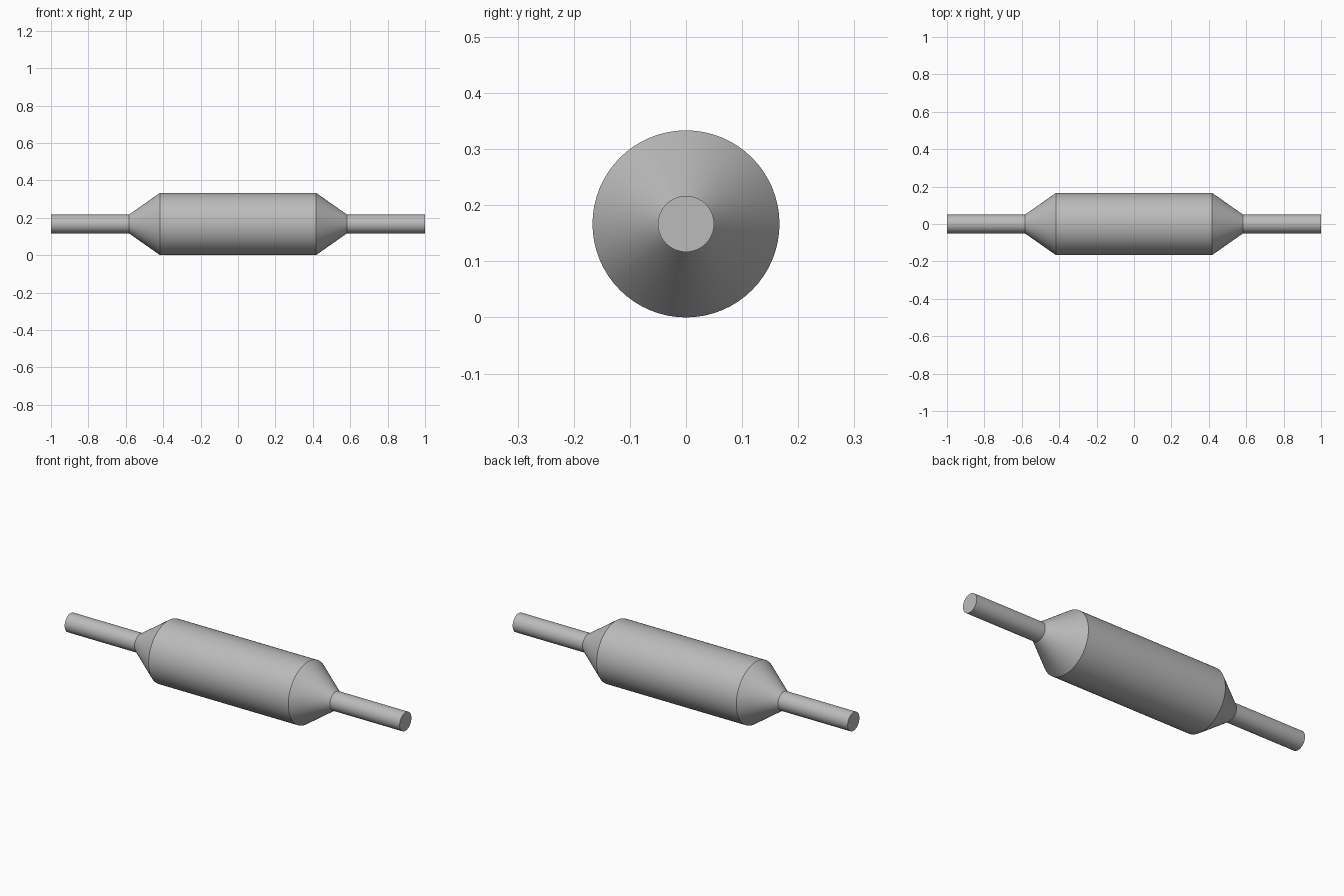
import bpy, bmesh, math

if "Cube" in bpy.data.objects:
    bpy.data.objects.remove(bpy.data.objects["Cube"])

RADIUS, PIPE_R = 1 / 6, 0.05
SEGMENTS = 64

metal = bpy.data.materials.new("light grey metal")
metal.diffuse_color = (0.5, 0.5, 0.5, 1)
metal.use_nodes = True
metal.node_tree.nodes["Principled BSDF"].inputs["Base Color"].default_value = metal.diffuse_color

# Half profile (x, radius): pipe end, pipe root, cone shoulder, then mirrored
half = [(-1, PIPE_R), (-0.583, PIPE_R), (-0.417, RADIUS)]
profile = half + [(-x, r) for x, r in reversed(half)]

# Turn the profile around the long axis
bm = bmesh.new()
rings = []
for x, r in profile:
    angles = [2 * math.pi * i / SEGMENTS for i in range(SEGMENTS)]
    rings.append([bm.verts.new((x, r * math.cos(a), RADIUS + r * math.sin(a))) for a in angles])
for a, b in zip(rings, rings[1:]):
    for i in range(SEGMENTS):
        j = (i + 1) % SEGMENTS
        bm.faces.new((a[i], a[j], b[j], b[i]))

# Flat pipe ends
bm.faces.new(rings[0])
bm.faces.new(rings[-1])
bmesh.ops.recalc_face_normals(bm, faces=bm.faces)

mesh = bpy.data.meshes.new("canister_with_pipes")
bm.to_mesh(mesh)
bm.free()
mesh.materials.append(metal)
obj = bpy.data.objects.new("canister_with_pipes", mesh)
bpy.context.collection.objects.link(obj)

# Smooth round walls, sharp shoulders and ends
bpy.context.view_layer.objects.active = obj
obj.select_set(True)
bpy.ops.object.shade_smooth_by_angle(angle=math.radians(25))
